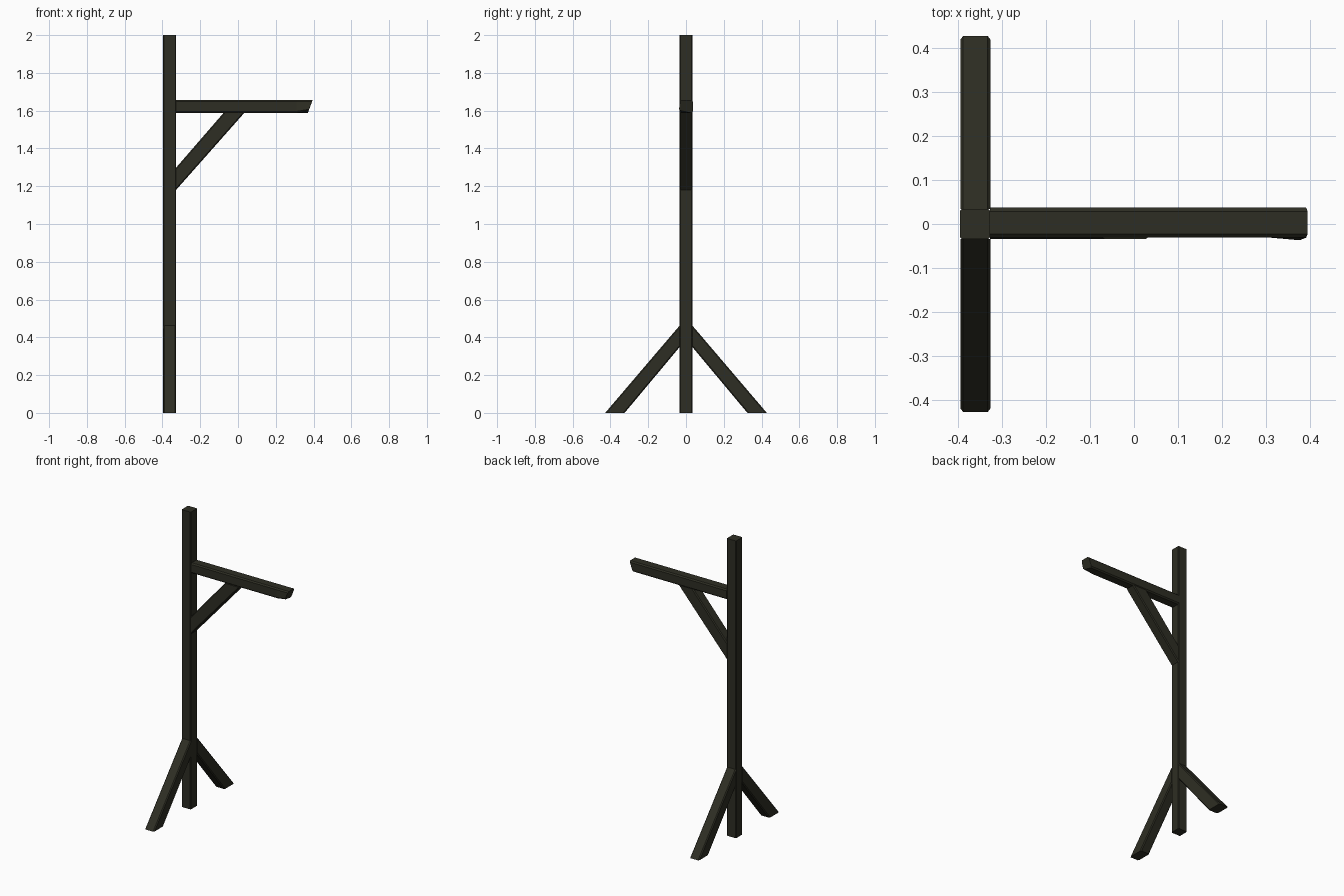
import bpy
import bmesh
from mathutils import Vector

if "Cube" in bpy.data.objects:
    bpy.data.objects.remove(bpy.data.objects["Cube"], do_unlink=True)

# Dark weathered timber
wood = bpy.data.materials.new("dark_wood")
wood.use_nodes = True
colour = (0.027, 0.027, 0.017, 1)
wood.diffuse_color = colour
wood.node_tree.nodes["Principled BSDF"].inputs["Base Color"].default_value = colour

POST_X = -0.362
HALF = 0.034


def timber(name, outline, axis, centre, long_dir, chamfer=0.006, shape=None):
    """Extrude a side outline along x or y, chamfering the edges along its length."""
    bm = bmesh.new()
    if axis == "x":
        points = [Vector((centre - HALF, a, z)) for a, z in outline]
        push = Vector((2 * HALF, 0, 0))
    else:
        points = [Vector((a, centre - HALF, z)) for a, z in outline]
        push = Vector((0, 2 * HALF, 0))
    face = bm.faces.new([bm.verts.new(p) for p in points])
    ext = bmesh.ops.extrude_face_region(bm, geom=[face])
    moved = [g for g in ext["geom"] if isinstance(g, bmesh.types.BMVert)]
    bmesh.ops.translate(bm, verts=moved, vec=push)
    direction = Vector(long_dir).normalized()
    edges = [e for e in bm.edges
             if abs((e.verts[1].co - e.verts[0].co).normalized().dot(direction)) > 0.97]
    bmesh.ops.bevel(bm, geom=edges, offset=chamfer, segments=1, affect="EDGES")
    if shape:
        shape(bm)
    bmesh.ops.recalc_face_normals(bm, faces=bm.faces[:])
    mesh = bpy.data.meshes.new(name)
    bm.to_mesh(mesh)
    bm.free()
    mesh.materials.append(wood)
    obj = bpy.data.objects.new(name, mesh)
    bpy.context.collection.objects.link(obj)
    return obj


def hew_tip(bm):
    """Splay the lower front corner at the free end of the arm."""
    bmesh.ops.bisect_plane(bm, geom=bm.verts[:] + bm.edges[:] + bm.faces[:],
                           plane_co=(0.31, 0, 0), plane_no=(1, 0, 0))
    for v in bm.verts:
        if v.co.x > 0.32 and v.co.y < 0 and v.co.z < 1.61:
            v.co += Vector((0.004, -0.006, 0.012))


# Upright post
left, right = POST_X - HALF, POST_X + HALF
timber("post", [(left, 0), (right, 0), (right, 2), (left, 2)], "y", 0, (0, 0, 1), 0.004)

# Horizontal arm with a slanted free end
timber("arm", [(right, 1.588), (0.37, 1.588), (0.395, 1.656), (right, 1.656)],
       "y", 0.003, (1, 0, 0), 0.008, hew_tip)

# Diagonal brace under the arm
timber("arm_brace", [(right, 1.18), (0.035, 1.59), (-0.075, 1.59), (right, 1.298)],
       "y", 0, (0.365, 0, 0.41))

# Sloping feet at front and back
for name, side in (("front_foot", -1), ("back_foot", 1)):
    outline = [(0.428, 0), (0.325, 0), (HALF, 0.348), (HALF, 0.462)]
    timber(name, [(side * y, z) for y, z in outline], "x", POST_X + 0.001,
           (0, side * 0.394, -0.462))
